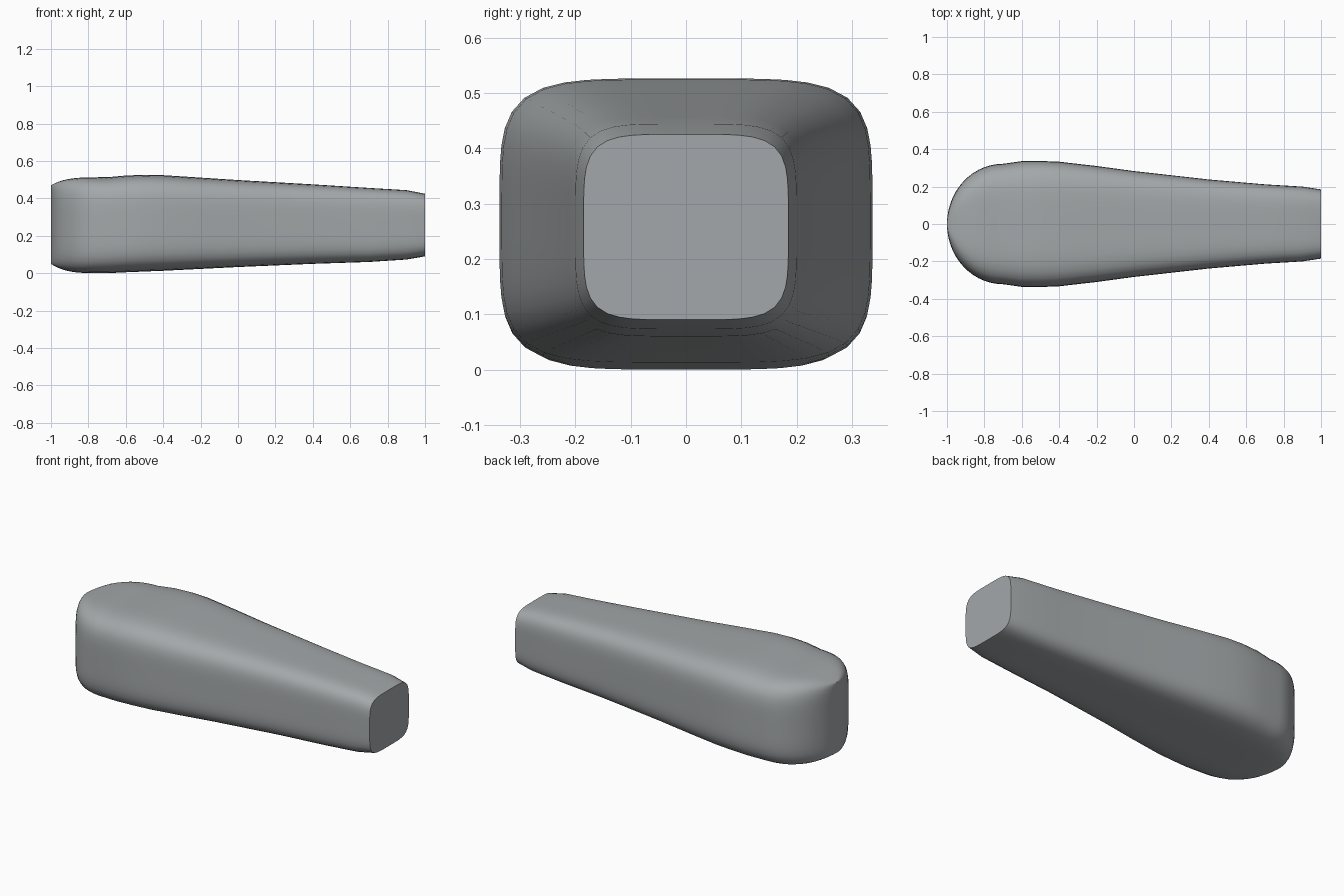
import bpy, bmesh, math

cube = bpy.data.objects.get("Cube")
if cube:
    bpy.data.objects.remove(cube, do_unlink=True)

# Stations along the length: x, half width, bottom, top
STATIONS = [
    (-0.7, 0.322, 0.0, 0.513), (-0.6, 0.336, 0.005, 0.522), (-0.5, 0.337, 0.009, 0.526),
    (-0.4, 0.333, 0.013, 0.524), (-0.2, 0.31, 0.023, 0.511), (0, 0.283, 0.033, 0.498),
    (0.4, 0.238, 0.05, 0.475), (0.7, 0.212, 0.06, 0.456), (0.9, 0.2, 0.073, 0.444),
    (1.0, 0.185, 0.09, 0.425),
]
SIDES = 64
NOSE_STEPS = 14
ROUNDNESS = 4.8


def signed_power(v, p):
    return math.copysign(abs(v) ** p, v)


def section(x, half_width, bottom, top):
    """Rounded rectangular cross-section at x."""
    mid, half_height = (top + bottom) / 2, (top - bottom) / 2
    ring = []
    for i in range(SIDES):
        a = math.tau * i / SIDES
        c, s = math.cos(a), math.sin(a)
        # Even spacing by direction around the superellipse
        r = (abs(c) ** ROUNDNESS + abs(s) ** ROUNDNESS) ** (-1 / ROUNDNESS)
        ring.append((x, half_width * r * c, mid + half_height * r * s))
    return ring


# Semi-elliptical nose in plan, with softly rounded top and bottom
rows = []
x0, w0, b0, t0 = STATIONS[0]
for i in range(NOSE_STEPS):
    a = math.pi / 2 * i / NOSE_STEPS
    drop = 1 - math.sin(max(a, 0.02)) 
    d = math.cos(a) ** 4
    rows.append((x0 - 0.3 * math.cos(a), max(w0 * math.sin(a), 0.002),
                 b0 + 0.05 * d, t0 - 0.043 * d))
rows += STATIONS

# Skin the sections and close both ends
bm = bmesh.new()
rings = [[bm.verts.new(p) for p in section(*row)] for row in rows]
for a, b in zip(rings, rings[1:]):
    for i in range(SIDES):
        j = (i + 1) % SIDES
        bm.faces.new((a[i], a[j], b[j], b[i]))
bm.faces.new(rings[0])
bm.faces.new(rings[-1])
bmesh.ops.recalc_face_normals(bm, faces=bm.faces)
mesh = bpy.data.meshes.new("tapered_grip")
bm.to_mesh(mesh)
bm.free()
grip = bpy.data.objects.new("tapered_grip", mesh)
bpy.context.collection.objects.link(grip)

# Single grey finish
grey = bpy.data.materials.new("cool_grey")
grey.use_nodes = True
color = (0.37, 0.39, 0.4, 1)
grey.diffuse_color = color
grey.node_tree.nodes["Principled BSDF"].inputs["Base Color"].default_value = color
mesh.materials.append(grey)

# Smooth body with a crisp flat end
bpy.context.view_layer.objects.active = grip
grip.select_set(True)
bpy.ops.object.shade_smooth_by_angle(angle=math.radians(40))
